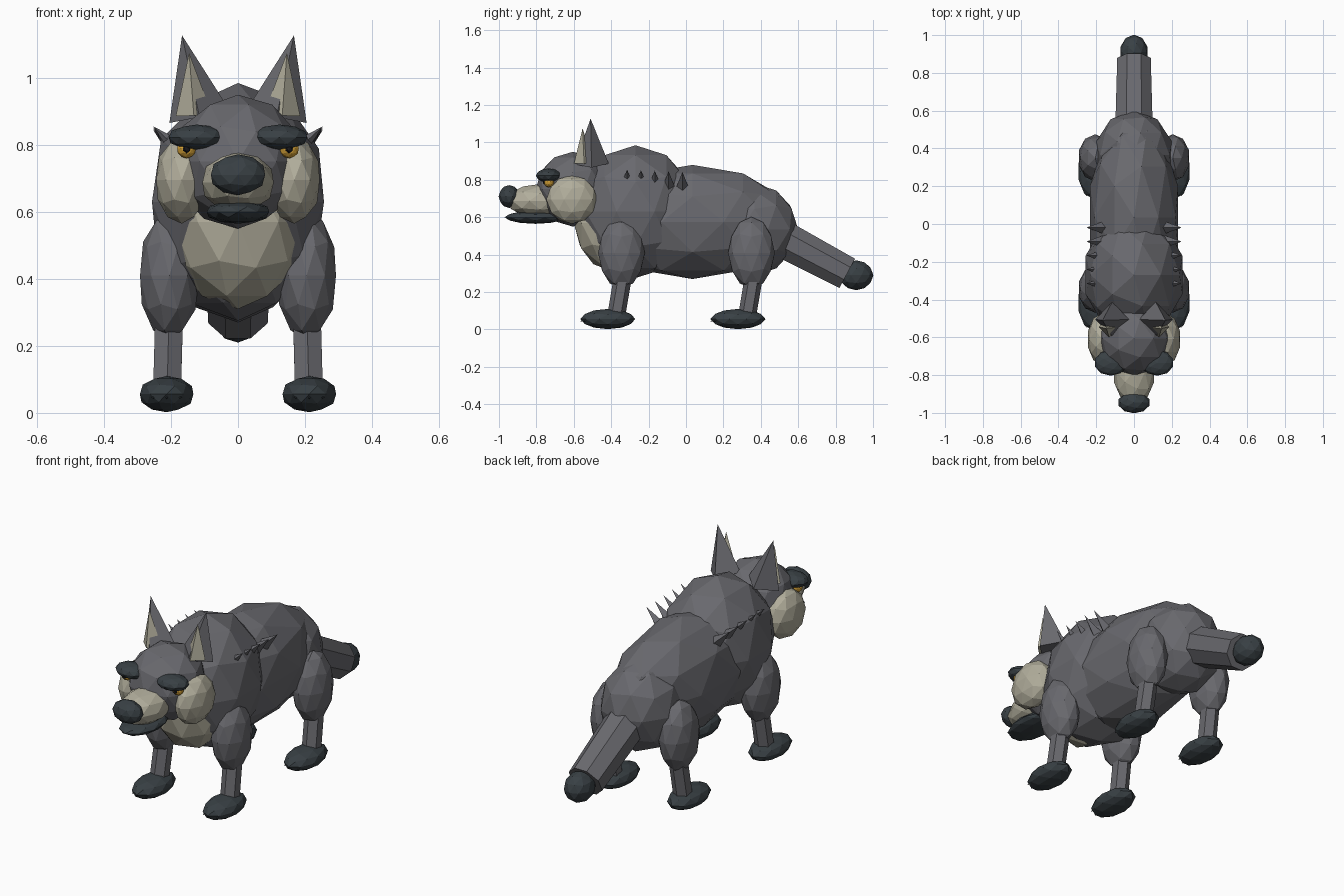
import bpy, math
from mathutils import Vector, Matrix

if "Cube" in bpy.data.objects:
    bpy.data.objects.remove(bpy.data.objects["Cube"])


def material(name, rgb):
    m = bpy.data.materials.new(name)
    m.diffuse_color = (*rgb, 1)
    m.use_nodes = True
    m.node_tree.nodes["Principled BSDF"].inputs["Base Color"].default_value = m.diffuse_color
    return m


GREY = material("grey_fur", (0.14, 0.14, 0.155))
DARK = material("charcoal", (0.04, 0.051, 0.058))
CREAM = material("cream_fur", (0.44, 0.42, 0.33))
GOLD = material("gold_eye", (0.70, 0.38, 0.04))
BLACK = material("pupil_black", (0.01, 0.01, 0.012))


def blob(name, loc, radii, mat, detail=2):
    """Faceted ellipsoid."""
    bpy.ops.mesh.primitive_ico_sphere_add(subdivisions=detail, radius=1)
    ob = bpy.context.object
    ob.data.transform(Matrix.Translation(loc) @ Matrix.Diagonal((*radii, 1)))
    ob.name = name
    ob.data.materials.append(mat)
    return ob


def taper(name, start, end, r1, r2, sides, mat, roll=0.0):
    """Flat-sided cone or prism running from start to end."""
    a, b = Vector(start), Vector(end)
    bpy.ops.mesh.primitive_cone_add(vertices=sides, radius1=r1, radius2=r2,
                                    depth=(b - a).length)
    ob = bpy.context.object
    turn = Vector((0, 0, 1)).rotation_difference(b - a).to_matrix().to_4x4()
    ob.data.transform(Matrix.Translation((a + b) / 2) @ turn @ Matrix.Rotation(roll, 4, 'Z'))
    ob.name = name
    ob.data.materials.append(mat)
    return ob


# Trunk
blob("body", (0, 0.035, 0.575), (0.245, 0.54, 0.305), GREY)
blob("hips", (0, 0.365, 0.535), (0.21, 0.235, 0.245), GREY)
blob("mane", (0, -0.27, 0.63), (0.27, 0.33, 0.355), GREY)
blob("chest_bib", (0, -0.39, 0.57), (0.205, 0.21, 0.26), CREAM)

# Head
blob("head", (0, -0.605, 0.75), (0.195, 0.2, 0.2), GREY)
blob("muzzle", (0, -0.78, 0.688), (0.112, 0.185, 0.09), CREAM)
blob("lower_jaw", (0, -0.805, 0.6), (0.098, 0.165, 0.035), DARK)
blob("nose", (0, -0.945, 0.711), (0.085, 0.057, 0.061), DARK)

# Tail
taper("tail", (0, 0.50, 0.493), (0, 0.862, 0.30), 0.107, 0.096, 8, GREY, math.pi / 8)
blob("tail_tip", (0, 0.91, 0.29), (0.075, 0.092, 0.08), DARK)

for s, side in ((-1, "left"), (1, "right")):
    # Face
    blob(f"cheek_{side}", (s * 0.168, -0.61, 0.695), (0.08, 0.137, 0.13), CREAM)
    blob(f"eye_{side}", (s * 0.153, -0.733, 0.79), (0.03, 0.028, 0.03), GOLD)
    blob(f"pupil_{side}", (s * 0.153, -0.756, 0.79), (0.013, 0.011, 0.016), BLACK, 1)
    blob(f"brow_{side}", (s * 0.123, -0.735, 0.823), (0.088, 0.068, 0.038), DARK)

    # Ears
    taper(f"ear_{side}", (s * 0.115, -0.505, 0.885), (s * 0.167, -0.51, 1.127),
          0.092, 0, 4, GREY)
    taper(f"inner_ear_{side}", (s * 0.132, -0.545, 0.89), (s * 0.146, -0.553, 1.075),
          0.054, 0, 4, CREAM)

    # Spiky tufts along the shoulder
    for i in range(5):
        y = -0.315 + i * 0.074
        z = 0.77 - 0.003 * i
        taper(f"mane_spike_{side}_{i + 1}", (s * 0.16, y, z), (s * 0.252, y, z + 0.085),
              0.034, 0, 4, GREY)

    # Legs
    for part, y_thigh, y_top, y_low, y_paw in (("front", -0.345, -0.338, -0.375, -0.418),
                                               ("hind", 0.35, 0.362, 0.325, 0.278)):
        tag = f"{part}_{side}"
        blob(f"upper_leg_{tag}", (s * 0.205, y_thigh, 0.41), (0.092, 0.125, 0.192), GREY)
        taper(f"lower_leg_{tag}", (s * 0.212, y_low, 0.06), (s * 0.206, y_top, 0.28),
              0.048, 0.048, 6, GREY)
        blob(f"paw_{tag}", (s * 0.213, y_paw, 0.056), (0.084, 0.147, 0.054), DARK)
        # Small claws at the toe line
        for i in (-1, 0, 1):
            x = s * 0.213 + i * 0.04
            y = y_paw - (0.118 if i else 0.135)
            taper(f"claw_{tag}_{i + 2}", (x, y + 0.02, 0.05), (x, y - 0.012, 0.044),
                  0.012, 0, 4, DARK)
